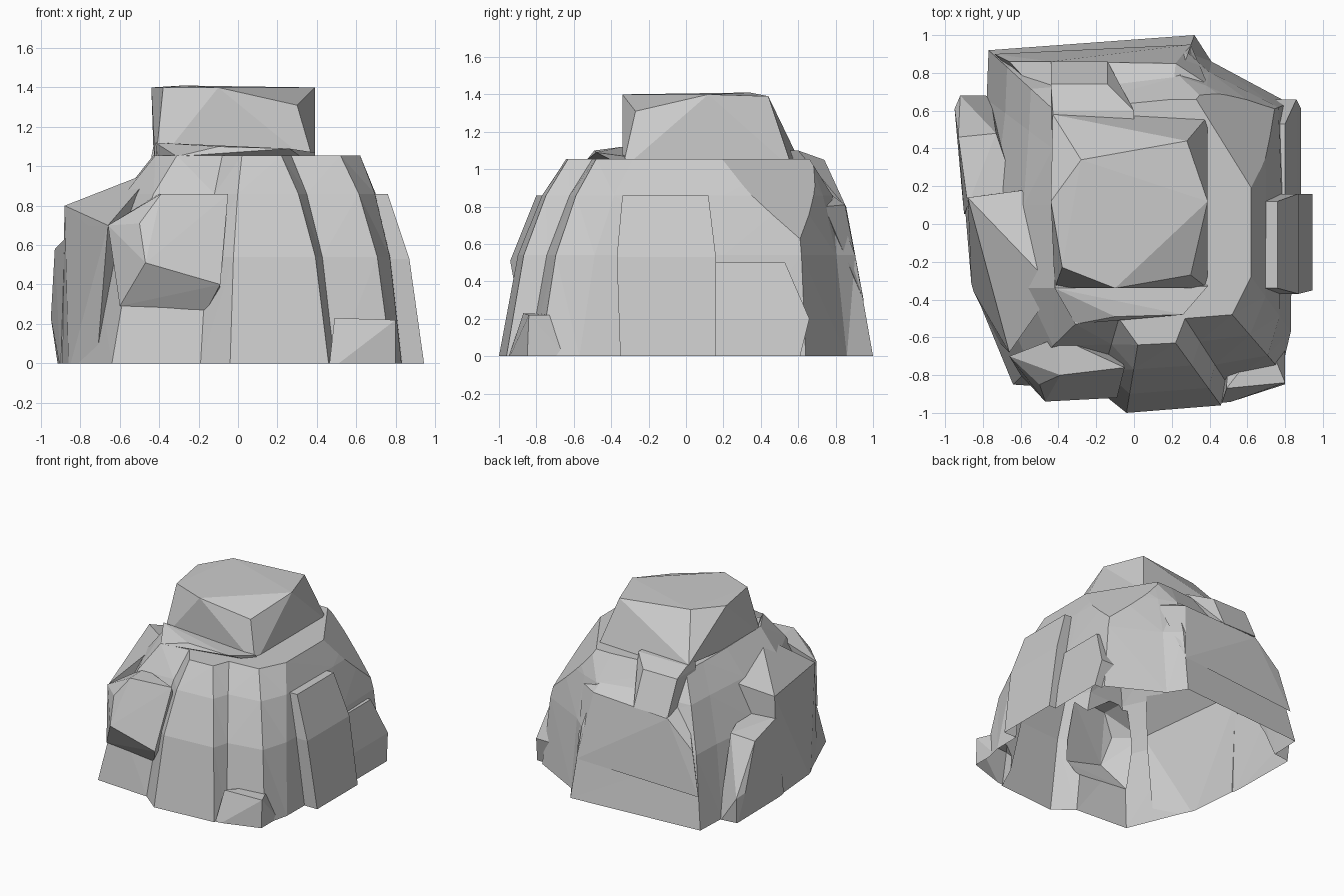
import bpy, bmesh
from mathutils import Vector

if "Cube" in bpy.data.objects:
    bpy.data.objects.remove(bpy.data.objects["Cube"])

LOW = -0.04  # parts start just under the ground and are trimmed at z = 0
parts = []


def add_object(name, bm):
    bmesh.ops.recalc_face_normals(bm, faces=bm.faces[:])
    mesh = bpy.data.meshes.new(name)
    bm.to_mesh(mesh)
    bm.free()
    obj = bpy.data.objects.new(name, mesh)
    bpy.context.collection.objects.link(obj)
    return obj


def trim(bm, point, normal, fill):
    """Cut away everything on the normal's side of a plane."""
    cut = bmesh.ops.bisect_plane(bm, geom=bm.verts[:] + bm.edges[:] + bm.faces[:],
                                 plane_co=point, plane_no=normal, clear_outer=True)
    if fill:
        edges = [e for e in cut['geom_cut'] if isinstance(e, bmesh.types.BMEdge)]
        bmesh.ops.holes_fill(bm, edges=edges)


def chunk(name, points):
    """A faceted stone lump: the convex hull of its corners."""
    bm = bmesh.new()
    for p in points:
        bm.verts.new(p)
    bmesh.ops.convex_hull(bm, input=bm.verts[:])
    loose = [v for v in bm.verts if not v.link_faces]
    bmesh.ops.delete(bm, geom=loose, context='VERTS')
    parts.append(add_object(name, bm))


def slab(name, *levels):
    """A tapered block through rectangles (z, x0, x1, y0, y1)."""
    chunk(name, [(x, y, z) for z, x0, x1, y0, y1 in levels
                 for x in (x0, x1) for y in (y0, y1)])


def loft(name, foot, head, steps):
    """Blend from one outline to another; steps are (z, blend)."""
    bm = bmesh.new()
    rings = [[bm.verts.new((*Vector(p).lerp(Vector(q), t), z)) for p, q in zip(foot, head)]
             for z, t in steps]
    for a, b in zip(rings, rings[1:]):
        for i in range(len(a)):
            bm.faces.new((a[i - 1], a[i], b[i], b[i - 1]))
    quads = bm.faces[:]
    bm.faces.new(rings[0][::-1])
    bm.faces.new(rings[-1])
    bmesh.ops.triangulate(bm, faces=quads)
    bmesh.ops.recalc_face_normals(bm, faces=bm.faces[:])
    # the ledge falls away at the back right corner
    trim(bm, (.62, .2, 1.05), Vector((.0925, .0575, .083)).normalized(), True)
    return add_object(name, bm)


# main body: ground outline blended up to the outline of the upper ledge
ground = [(-.04, -1), (.46, -.96), (.49, -.84), (.78, -.78), (.83, -.57),
          (.84, .2), (.82, .64), (.41, .86), (.32, 1), (-.77, .92),
          (-.78, .66), (-.86, .1), (-.85, -.34), (-.64, -.85), (-.19, -.88)]
ledge = [(.02, -.64), (.22, -.63), (.27, -.5), (.52, -.48), (.62, -.28),
         (.62, .2), (.62, .56), (.37, .66), (.2, .66), (-.42, .6),
         (-.43, .4), (-.43, .1), (-.42, -.34), (-.31, -.53), (-.08, -.5)]
body = loft("boulder", ground, ledge, [(LOW, 0), (0, 0), (.54, .28), (.86, .64), (1.055, 1)])

# crown on top and the apron in front of it
chunk("crown", [
    (-.38, -.23, 1.4), (-.1, -.34, 1.4), (.3, -.27, 1.31), (.39, .12, 1.4),
    (.28, .44, 1.39), (-.28, .34, 1.41), (-.44, .12, 1.4),
    (-.42, -.34, 1), (.39, -.34, 1), (.39, .57, 1), (-.43, .58, 1.1)])
chunk("front_apron", [
    (-.42, -.34, 1.12), (-.1, -.49, 1.1), (.26, -.48, 1.09), (.39, -.33, 1.07),
    (-.31, -.53, 1.05), (.39, -.3, 1), (-.4, -.3, 1)])

# right side slabs and the low step at the front right
slab("right_tall_slab", (LOW, .6, .95, -.35, .16), (.53, .6, .87, -.37, .16),
     (.86, .6, .76, -.34, .12))
slab("right_low_slab", (LOW, .6, .89, .1, .6), (.2, .6, .86, .1, .66), (.5, .6, .8, .16, .53))
chunk("front_right_step", [
    (.46, -.96, LOW), (.8, -.85, LOW), (.49, -.87, .23), (.8, -.84, .22),
    (.5, -.6, LOW), (.8, -.6, LOW), (.7, -.6, .22)])

# left side: low back slab and the long steep wall
chunk("left_back_slab", [
    (-.91, .66, LOW), (-.9, .05, LOW), (-.95, .61, .23), (-.92, .68, .2),
    (-.93, .46, .58), (-.88, .1, .63), (-.73, .48, .6), (-.6, .1, .63),
    (-.76, .68, LOW), (-.6, .1, LOW)])
chunk("left_front_wall", [
    (-.9, .14, LOW), (-.86, -.34, LOW), (-.72, -.62, LOW), (-.88, .14, .8),
    (-.76, -.33, .7), (-.66, -.68, .7), (-.42, -.34, .98), (-.58, .18, .84), (-.6, .14, LOW)])

# overhanging brow at the front left
chunk("front_left_brow", [
    (-.6, -.8, .29), (-.16, -.83, .27), (-.47, -.94, .51), (-.09, -.92, .4),
    (-.66, -.7, .7), (-.5, -.85, .71), (-.39, -.8, .86), (-.05, -.76, .86),
    (-.4, -.6, .86), (-.1, -.6, .3)])

# full back wall with a block above it
chunk("back_wall", [
    (.3, .95, .3), (.22, .85, .81), (-.44, .86, .78), (-.66, .86, .58),
    (-.74, .9, .25), (.2, .62, .98), (-.42, .6, .9), (.39, .74, .8)])
slab("back_block", (.79, -.44, -.14, .5, .86), (1.05, -.44, -.14, .5, .74), (1.1, -.43, 0, .5, .6))

# fuse everything into a single stone
for part in parts:
    mod = body.modifiers.new(part.name, 'BOOLEAN')
    mod.operation = 'UNION'
    mod.solver = 'EXACT'
    mod.object = part
bpy.context.view_layer.update()
fused = bpy.data.meshes.new_from_object(body.evaluated_get(bpy.context.evaluated_depsgraph_get()))
body.modifiers.clear()
body.data = fused
for part in parts:
    bpy.data.objects.remove(part)

# trim at the ground, leaving the underside open
bm = bmesh.new()
bm.from_mesh(fused)
trim(bm, (0, 0, 0), (0, 0, -1), False)
for f in [f for f in bm.faces if f.calc_center_median().z < 1e-4]:
    bm.faces.remove(f)
for f in bm.faces:
    f.smooth = False
bm.to_mesh(fused)
bm.free()
